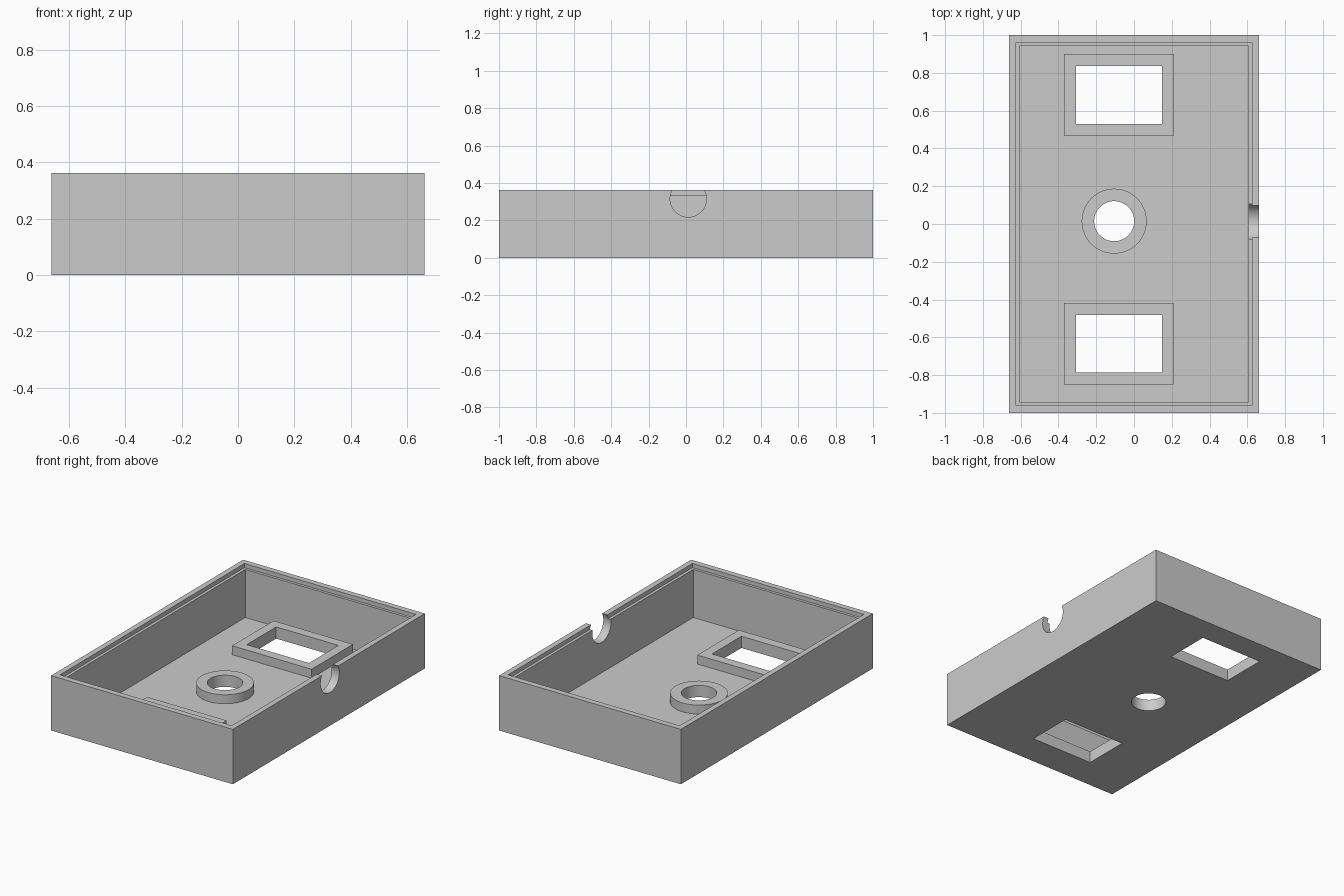
import bpy, bmesh, math

cube = bpy.data.objects.get("Cube")
if cube:
    bpy.data.objects.remove(cube, do_unlink=True)

W, L, H = 0.663, 1.0, 0.362     # half width, half length, height
FLOOR, COLLAR_TOP, LEDGE = 0.018, 0.077, 0.335

grey = bpy.data.materials.new("plain_grey")
grey.use_nodes = True
colour = (0.6, 0.6, 0.6, 1)
grey.diffuse_color = colour
grey.node_tree.nodes["Principled BSDF"].inputs["Base Color"].default_value = colour


def make_object(name, bm):
    bmesh.ops.recalc_face_normals(bm, faces=bm.faces)
    mesh = bpy.data.meshes.new(name)
    bm.to_mesh(mesh)
    bm.free()
    mesh.materials.append(grey)
    obj = bpy.data.objects.new(name, mesh)
    bpy.context.collection.objects.link(obj)
    return obj


def rect(cx, cy, hx, hy):
    return [(cx + sx * hx, cy + sy * hy)
            for sx, sy in ((-1, -1), (1, -1), (1, 1), (-1, 1))]


def circle(cx, cy, r, n=64):
    return [(cx + r * math.cos(math.tau * i / n), cy + r * math.sin(math.tau * i / n))
            for i in range(n)]


def skin(bm, rings):
    """Join successive (outline, z) rings with quads; return the vertex rings."""
    loops = [[bm.verts.new((x, y, z)) for x, y in outline] for outline, z in rings]
    for a, b in zip(loops, loops[1:]):
        for i in range(len(a)):
            j = (i + 1) % len(a)
            bm.faces.new((a[i], a[j], b[j], b[i]))
    return loops


def solid(name, rings):
    bm = bmesh.new()
    loops = skin(bm, rings)
    bm.faces.new(loops[0])
    bm.faces.new(loops[-1])
    return make_object(name, bm)


def collar(name, outer, inner):
    bm = bmesh.new()
    skin(bm, [(outer, FLOOR), (outer, COLLAR_TOP), (inner, COLLAR_TOP), (inner, FLOOR)])
    return make_object(name, bm)


def cut(target, cutter):
    mod = target.modifiers.new("cut", "BOOLEAN")
    mod.operation = "DIFFERENCE"
    mod.solver = "EXACT"
    mod.object = cutter
    bpy.context.view_layer.objects.active = target
    bpy.ops.object.modifier_apply(modifier=mod.name)
    bpy.data.objects.remove(cutter, do_unlink=True)


def smooth(obj):
    bpy.ops.object.select_all(action="DESELECT")
    obj.select_set(True)
    bpy.context.view_layer.objects.active = obj
    bpy.ops.object.shade_smooth_by_angle(angle=math.radians(30))


# Tray: outer walls, rim, lid ledge and cavity in one stepped shell
outside = rect(0, 0, W, L)
lip = rect(0, 0, 0.626, 0.961)
cavity = rect(0, 0, 0.607, 0.943)
tray = solid("tray", [(outside, 0), (outside, H), (lip, H), (lip, LEDGE),
                      (cavity, LEDGE), (cavity, FLOOR)])

# Two window frames and their openings through the floor
for name, cy in (("back_window_frame", 0.683), ("front_window_frame", -0.634)):
    opening = rect(-0.08, cy, 0.227, 0.153)
    collar(name, rect(-0.08, cy, 0.29, 0.216), opening)
    cut(tray, solid("window_cutter", [(opening, -0.1), (opening, 0.1)]))

# Round collar and its hole
hole = circle(-0.105, 0.015, 0.106)
ring = collar("round_collar", circle(-0.105, 0.015, 0.172), hole)
cut(tray, solid("hole_cutter", [(hole, -0.1), (hole, 0.1)]))

# Cable notch through the left wall
profile = circle(0, 0, 0.097)
notch = solid("notch_cutter", [(profile, -0.15), (profile, 0.15)])
notch.rotation_euler.y = math.pi / 2
notch.location = (W, 0.012, 0.315)
bpy.context.view_layer.update()
cut(tray, notch)

for obj in (tray, ring):
    smooth(obj)
